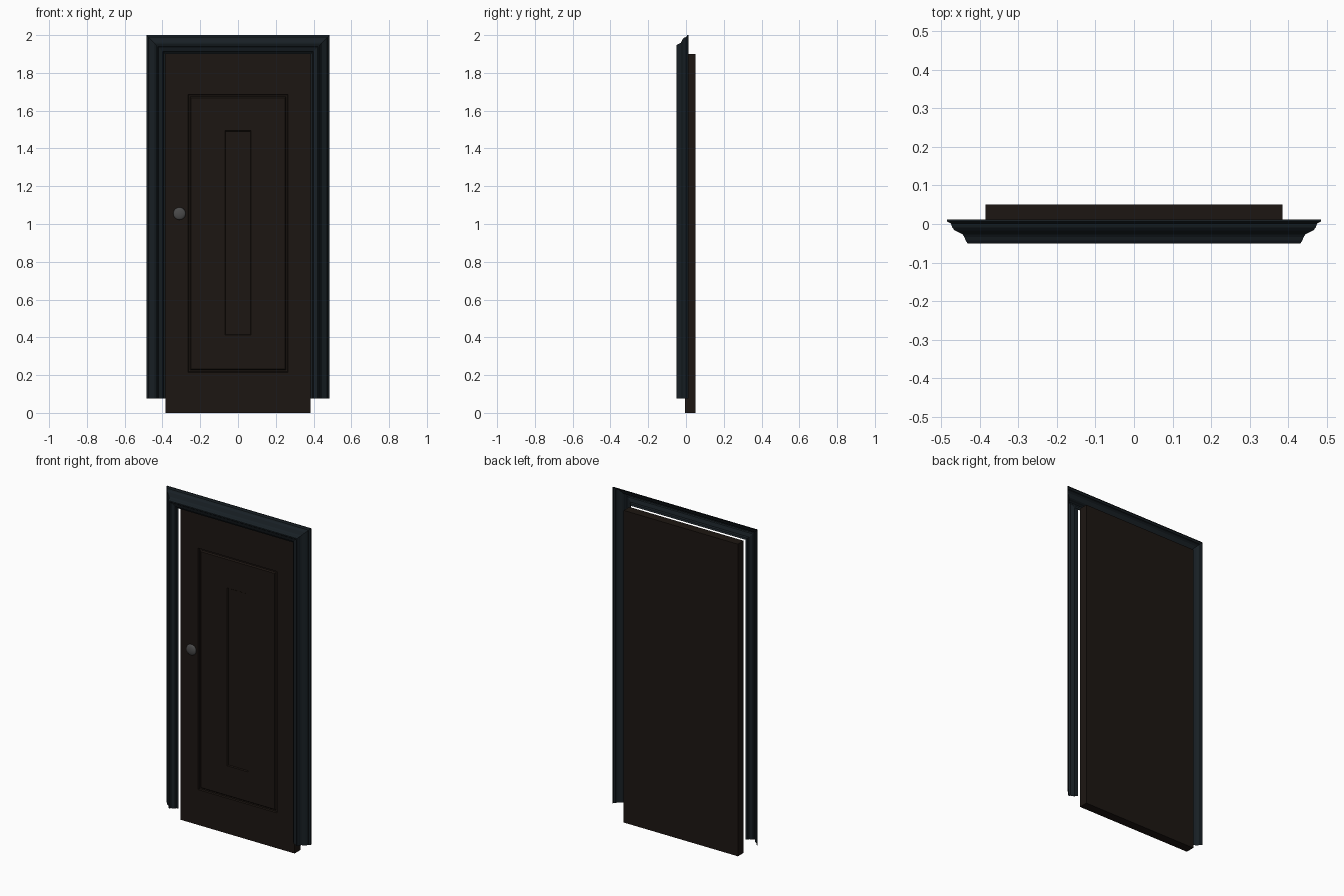
import bpy, bmesh, math
from mathutils import Matrix

if "Cube" in bpy.data.objects:
    bpy.data.objects.remove(bpy.data.objects["Cube"])


def material(name, rgb):
    m = bpy.data.materials.new(name)
    m.diffuse_color = (*rgb, 1)
    m.use_nodes = True
    m.node_tree.nodes["Principled BSDF"].inputs["Base Color"].default_value = m.diffuse_color
    return m


def finish(name, bm, mat, recalc=True):
    if recalc:
        bmesh.ops.recalc_face_normals(bm, faces=bm.faces)
    me = bpy.data.meshes.new(name)
    bm.to_mesh(me)
    bm.free()
    ob = bpy.data.objects.new(name, me)
    bpy.context.collection.objects.link(ob)
    me.materials.append(mat)
    return ob


brown = material("dark_wood", (0.012, 0.008, 0.006))
slate = material("dark_trim", (0.009, 0.014, 0.018))
grey = material("knob_metal", (0.07, 0.07, 0.07))

# Door slab: nested rectangles (half width, bottom, top, y), back to front centre
rings = [
    (0.385, 0.0, 1.9, 0.05),
    (0.385, 0.0, 1.9, -0.005),
    (0.265, 0.215, 1.685, -0.005),   # outer panel groove
    (0.262, 0.218, 1.682, 0.004),
    (0.254, 0.226, 1.674, 0.004),
    (0.248, 0.232, 1.668, -0.004),
    (0.070, 0.412, 1.495, -0.004),   # inner sunk panel
    (0.066, 0.416, 1.491, 0.002),
]
bm = bmesh.new()
loops = [[bm.verts.new((x, y, z)) for x, z in ((-w, a), (w, a), (w, b), (-w, b))]
         for w, a, b, y in rings]
for p, q in zip(loops, loops[1:]):
    for i in range(4):
        j = (i + 1) % 4
        bm.faces.new((p[i], p[j], q[j], q[i]))
bm.faces.new(loops[0][::-1])
bm.faces.new(loops[-1])
finish("door_slab", bm, brown)

# Casing: open moulding profile (distance out from the opening, y), mitred
profile = [
    (0.100, 0.012), (0.100, 0.006), (0.090, 0.001), (0.087, -0.009),
    (0.080, -0.017), (0.070, -0.022), (0.060, -0.027), (0.055, -0.034),
    (0.052, -0.043), (0.047, -0.050), (0.040, -0.050), (0.036, -0.044),
    (0.014, -0.036), (0.010, -0.026), (0.0, -0.021),
]
bm = bmesh.new()
rows = []
for d, y in profile:
    w, top = 0.385 + d, 1.9 + d
    rows.append([bm.verts.new((x, y, z)) for x, z in
                 ((-w, 0.075), (-w, top), (w, top), (w, 0.075))])
for p, q in zip(rows, rows[1:]):
    for i in range(3):
        bm.faces.new((p[i], p[i + 1], q[i + 1], q[i]))
bm.normal_update()
if sum(f.normal.y * f.calc_area() for f in bm.faces) > 0:
    bmesh.ops.reverse_faces(bm, faces=bm.faces)
finish("door_casing", bm, slate, recalc=False)

# Knob: shallow rounded disc on the left stile
bm = bmesh.new()
bmesh.ops.create_uvsphere(
    bm, u_segments=24, v_segments=12, radius=0.033,
    matrix=Matrix.Translation((-0.31, -0.006, 1.055))
    @ Matrix.Rotation(math.pi / 2, 4, 'X') @ Matrix.Diagonal((1, 1, 0.35, 1)))
knob = finish("door_knob", bm, grey)
for f in knob.data.polygons:
    f.use_smooth = True
